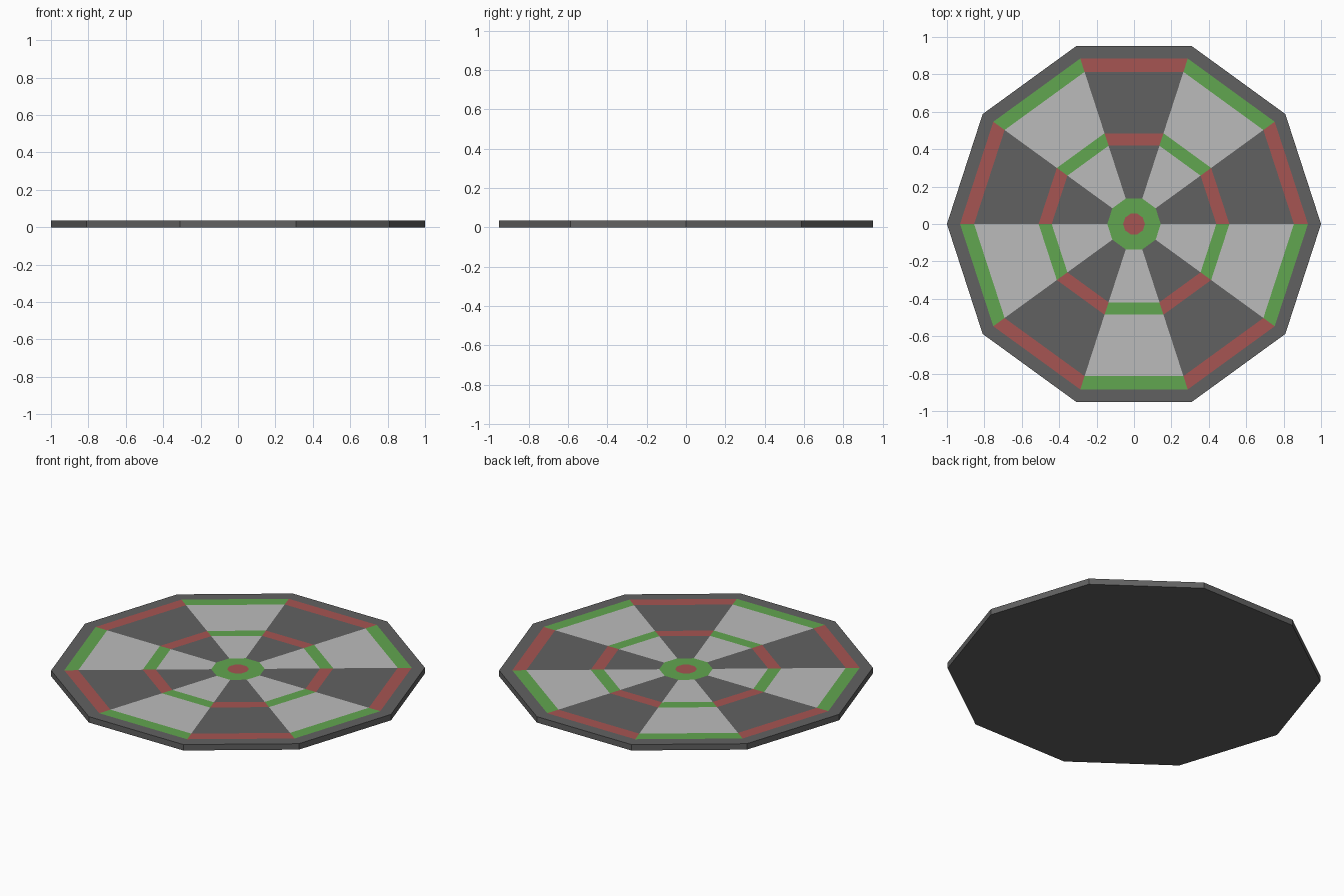
import bpy, bmesh
from math import cos, sin, pi

if "Cube" in bpy.data.objects:
    bpy.data.objects.remove(bpy.data.objects["Cube"])

N = 10        # sides and sectors
H = 0.035     # board thickness


def material(name, rgb):
    m = bpy.data.materials.new(name)
    m.diffuse_color = (*rgb, 1)
    m.use_nodes = True
    m.node_tree.nodes["Principled BSDF"].inputs["Base Color"].default_value = m.diffuse_color
    return m


DARK = material("dark_grey", (0.12, 0.12, 0.12))
LIGHT = material("light_grey", (0.5, 0.5, 0.5))
GREEN = material("green", (0.12, 0.38, 0.08))
RED = material("red", (0.38, 0.09, 0.085))


def loop(bm, r, z=H):
    return [bm.verts.new((r * cos(2 * pi * i / N), r * sin(2 * pi * i / N), z))
            for i in range(N)]


def bridge(bm, outer, inner):
    return [bm.faces.new((outer[i], outer[(i + 1) % N], inner[(i + 1) % N], inner[i]))
            for i in range(N)]


def finish(bm, name, mats):
    me = bpy.data.meshes.new(name)
    bm.to_mesh(me)
    bm.free()
    for m in mats:
        me.materials.append(m)
    bpy.context.collection.objects.link(bpy.data.objects.new(name, me))


def ring(name, r_out, r_in, mats):
    """Flat ring whose sectors alternate between the given materials."""
    bm = bmesh.new()
    for k, f in enumerate(bridge(bm, loop(bm, r_out), loop(bm, r_in))):
        f.material_index = k % len(mats)
    finish(bm, name, mats)


# board: underside, side wall and top border
bm = bmesh.new()
bottom, top, border = loop(bm, 1, 0), loop(bm, 1), loop(bm, 0.93)
bm.faces.new(bottom[::-1])
bridge(bm, bottom, top)
bridge(bm, top, border)
finish(bm, "board", [DARK])

# scoring face, from the outside in
ring("outer_band", 0.93, 0.855, [RED, GREEN])
ring("outer_sectors", 0.855, 0.51, [DARK, LIGHT])
ring("inner_band", 0.51, 0.44, [RED, GREEN])
ring("inner_sectors", 0.44, 0.143, [DARK, LIGHT])
ring("centre_ring", 0.143, 0.058, [GREEN])

# centre disc
bm = bmesh.new()
bm.faces.new(loop(bm, 0.058))
finish(bm, "centre_disc", [RED])
